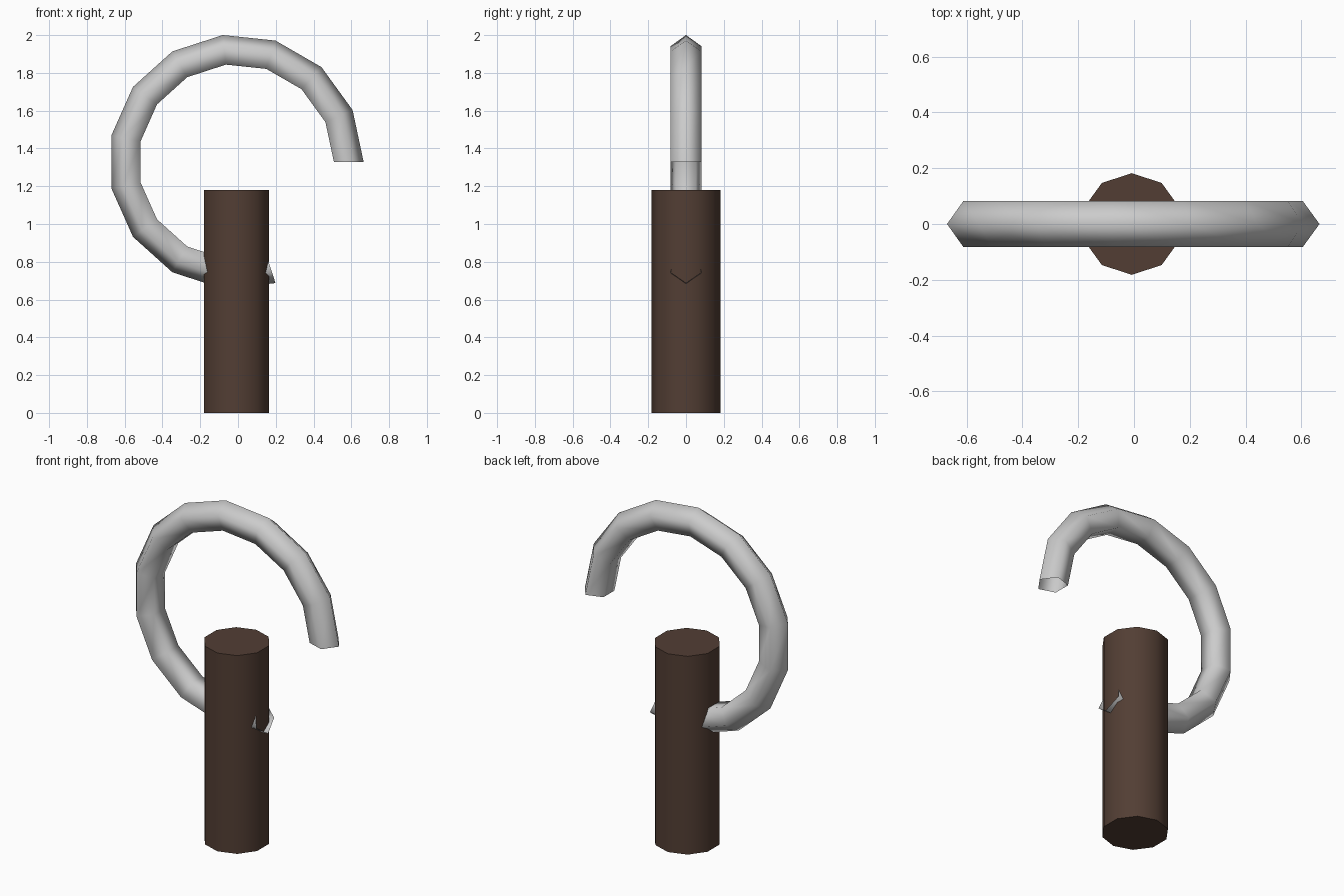
import bpy, bmesh
from math import sin, cos, radians

if "Cube" in bpy.data.objects:
    bpy.data.objects.remove(bpy.data.objects["Cube"])

# Handle: ten-sided wooden grip
bpy.ops.mesh.primitive_cylinder_add(vertices=10, radius=0.182, depth=1.18,
                                    location=(-0.008, 0, 0.59))
handle = bpy.context.object
handle.name = "handle"
bpy.ops.object.shade_smooth_by_angle(angle=radians(40))
wood = bpy.data.materials.new("dark_wood")
wood.diffuse_color = (0.085, 0.048, 0.034, 1)
wood.use_nodes = True
wood.node_tree.nodes["Principled BSDF"].inputs["Base Color"].default_value = wood.diffuse_color
handle.data.materials.append(wood)

# Hook: open five-sided tube swept 288 degrees in 24 degree steps
MAJOR, MINOR, SIDES, STEPS = 0.588, 0.087, 5, 12
CX, CZ = -0.01, 1.329
bm = bmesh.new()
rings = []
for i in range(STEPS + 1):
    a = radians(24 * i)
    ring = []
    for j in range(SIDES):
        b = radians(360 / SIDES * j)
        r = MAJOR + MINOR * cos(b)
        ring.append(bm.verts.new((CX + r * cos(a), MINOR * sin(b), CZ + r * sin(a))))
    rings.append(ring)
for r0, r1 in zip(rings, rings[1:]):
    for j in range(SIDES):
        k = (j + 1) % SIDES
        # Winding keeps the tube walls facing outwards
        face = bm.faces.new((r0[j], r0[k], r1[k], r1[j]))
        face.smooth = True
        face.normal_update()
        mid = face.calc_center_median()
        core = sum((v.co for v in r0 + r1), mid * 0) / (2 * SIDES)
        if face.normal.dot(mid - core) < 0:
            face.normal_flip()
mesh = bpy.data.meshes.new("hook")
bm.to_mesh(mesh)
bm.free()
hook = bpy.data.objects.new("hook", mesh)
bpy.context.collection.objects.link(hook)
